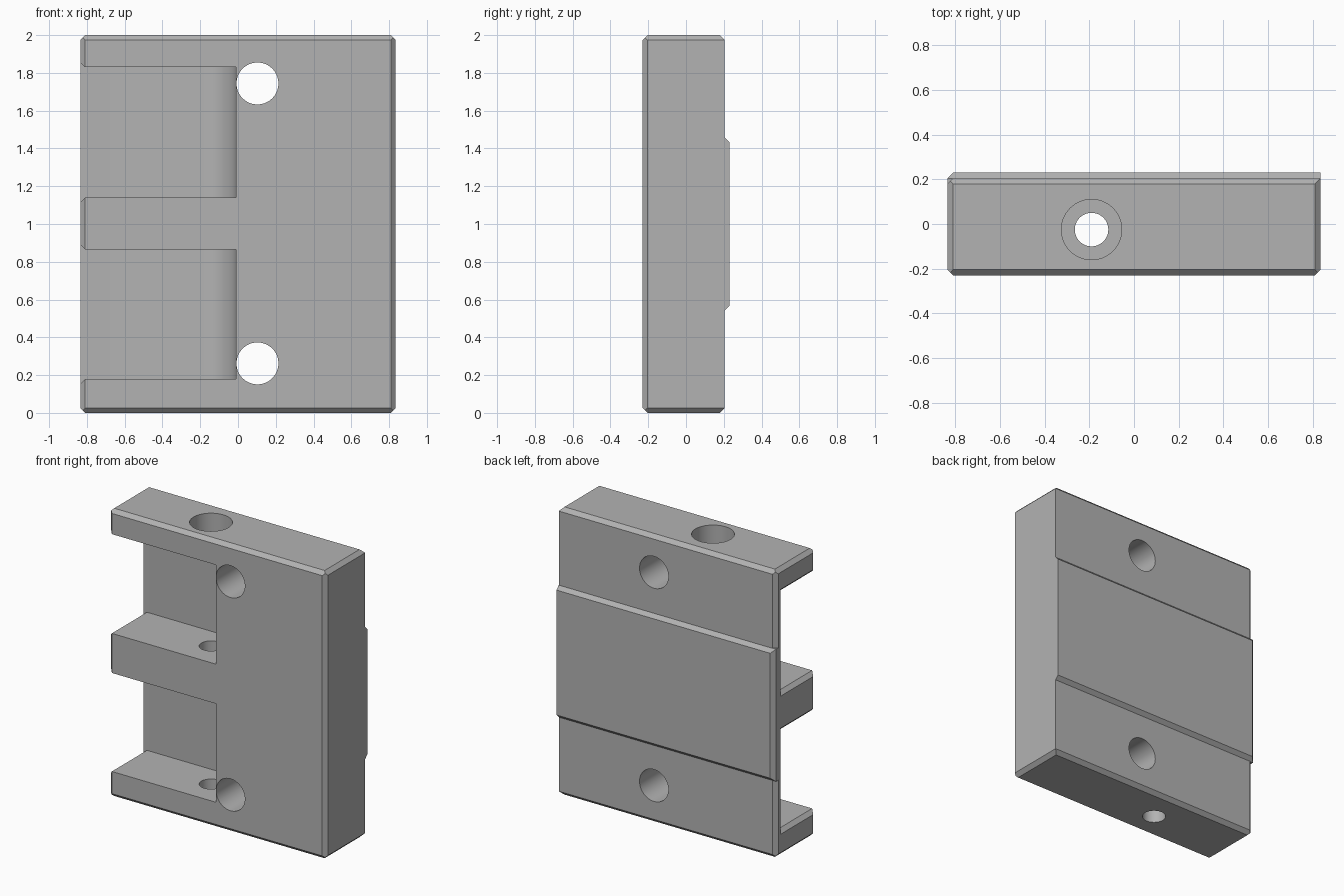
import bpy, bmesh, math
from mathutils import Vector

if "Cube" in bpy.data.objects:
    bpy.data.objects.remove(bpy.data.objects["Cube"], do_unlink=True)

HALF, FRONT, BACK, PAD_BACK, TOP = 0.835, -0.23, 0.205, 0.23, 2.0
CH = 0.026                      # chamfer width
BORE = (-0.19, -0.025)          # vertical bore axis
POCKET_R = 0.18
POCKETS = ((0.18, 0.865), (1.14, 1.83))

grey = bpy.data.materials.new("plain grey")
grey.use_nodes = True
colour = (0.45, 0.45, 0.45, 1)
grey.diffuse_color = colour
grey.node_tree.nodes["Principled BSDF"].inputs["Base Color"].default_value = colour


def finish(bm, name):
    bmesh.ops.recalc_face_normals(bm, faces=bm.faces)
    mesh = bpy.data.meshes.new(name)
    bm.to_mesh(mesh)
    bm.free()
    mesh.materials.append(grey)
    obj = bpy.data.objects.new(name, mesh)
    bpy.context.collection.objects.link(obj)
    return obj


def box(lo, hi):
    bm = bmesh.new()
    bmesh.ops.create_cube(bm, size=1)
    for v in bm.verts:
        v.co = [l + (c + 0.5) * (h - l) for l, h, c in zip(lo, hi, v.co)]
    return bm


def chamfer(bm, corner, normal):
    """Slice off the box edge through corner, facing along normal."""
    n = Vector(normal)
    geom = bm.verts[:] + bm.edges[:] + bm.faces[:]
    cut = bmesh.ops.bisect_plane(bm, geom=geom, plane_co=Vector(corner) - n * CH / 2,
                                 plane_no=n, clear_outer=True)
    edges = [e for e in cut["geom_cut"] if isinstance(e, bmesh.types.BMEdge)]
    bmesh.ops.contextual_create(bm, geom=edges)


def prism(name, points, direction):
    bm = bmesh.new()
    face = bm.faces.new([bm.verts.new(p) for p in points])
    new = bmesh.ops.extrude_face_region(bm, geom=[face])["geom"]
    bmesh.ops.translate(bm, vec=direction,
                        verts=[v for v in new if isinstance(v, bmesh.types.BMVert)])
    return finish(bm, name)


def circle(radius, n=64):
    return [(radius * math.cos(2 * math.pi * i / n), radius * math.sin(2 * math.pi * i / n))
            for i in range(n)]


def combine(target, other, operation):
    mod = target.modifiers.new(other.name, "BOOLEAN")
    mod.operation, mod.object, mod.solver = operation, other, "EXACT"
    bpy.context.view_layer.objects.active = target
    bpy.ops.object.modifier_apply(modifier=mod.name)
    bpy.data.objects.remove(other, do_unlink=True)


# Main block, chamfered everywhere but on one upright back edge
bm = box((-HALF, FRONT, 0), (HALF, BACK, TOP))
for a in (-1, 1):
    for b in (-1, 1):
        x, y, z = a * HALF, (FRONT if b < 0 else BACK), (0 if b < 0 else TOP)
        chamfer(bm, (x, 0, z), (a, 0, b))
        chamfer(bm, (0, FRONT if a < 0 else BACK, z), (0, a, b))
        if (a, b) != (1, 1):
            chamfer(bm, (x, y, 0), (a, b, 0))
body = finish(bm, "mounting_block")

# Raised band across the back
z0, z1 = 0.54, 1.46
bm = box((-HALF, 0.17, z0), (HALF, PAD_BACK, z1))
chamfer(bm, (0, PAD_BACK, z0), (0, 1, -1))
chamfer(bm, (0, PAD_BACK, z1), (0, 1, 1))
chamfer(bm, (-HALF, PAD_BACK, 0), (-1, 1, 0))
combine(body, finish(bm, "back_band"), "UNION")

# Open pockets with a rounded inner corner, flared at the open side
cx, cy = BORE
floor = cy + POCKET_R
arc = [(cx + POCKET_R * math.sin(t), cy + POCKET_R * math.cos(t))
       for t in (math.pi / 2 * i / 24 for i in range(25))]
outline = [(-1, -0.4), (-1, floor)] + arc + [(cx + POCKET_R, -0.4)]
for lo, hi in POCKETS:
    combine(body, prism("pocket_cutter", [(x, y, lo) for x, y in outline], (0, 0, hi - lo)),
            "DIFFERENCE")
    inner, outer, flare = -HALF + CH, -HALF - CH, 2 * CH
    profile = [(inner, lo), (outer, lo - flare), (outer, hi + flare), (inner, hi)]
    combine(body, prism("flare_cutter", [(x, -0.4, z) for x, z in profile],
                        (0, floor + 0.4, 0)), "DIFFERENCE")

# Vertical bore: wide through the top arm, narrow through the lower two
for radius, start, height in ((0.135, 1.7, 0.5), (0.075, -0.2, 1.6)):
    ring = [(cx + u, cy + v, start) for u, v in circle(radius)]
    combine(body, prism("bore_cutter", ring, (0, 0, height)), "DIFFERENCE")

# Two mounting holes from front to back
for z in (0.262, 1.744):
    ring = [(0.103 + u, -0.5, z + v) for u, v in circle(0.111)]
    combine(body, prism("hole_cutter", ring, (0, 1, 0)), "DIFFERENCE")

bpy.ops.object.select_all(action="DESELECT")
body.select_set(True)
bpy.context.view_layer.objects.active = body
bpy.ops.object.shade_smooth_by_angle(angle=math.radians(30))
